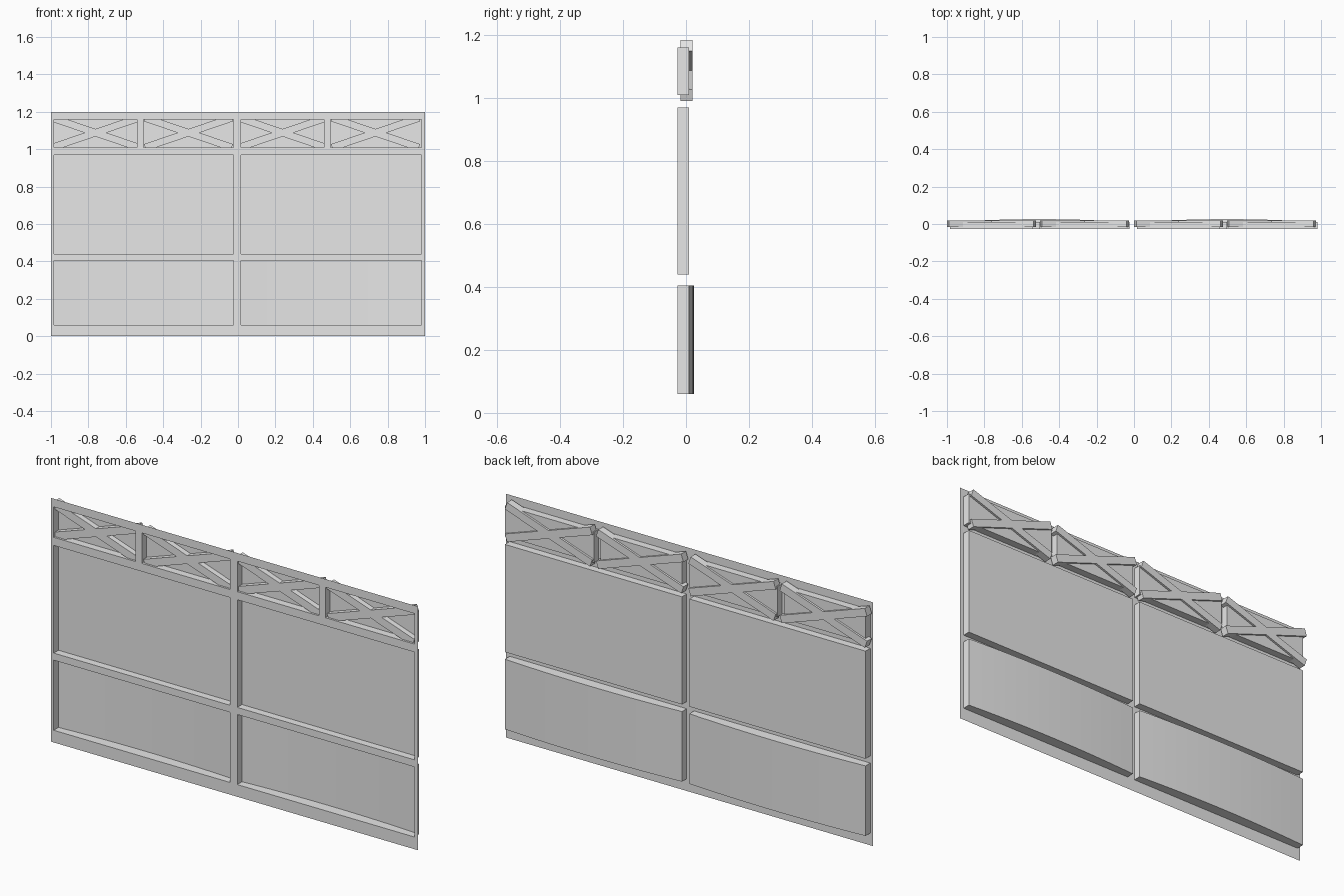
import bpy, bmesh
from math import atan2, cos, sin
from mathutils import Matrix

if "Cube" in bpy.data.objects:
    bpy.data.objects.remove(bpy.data.objects["Cube"])

grey = bpy.data.materials.new("plain_grey")
grey.use_nodes = True
grey.diffuse_color = (0.8, 0.8, 0.8, 1)
grey.node_tree.nodes["Principled BSDF"].inputs["Base Color"].default_value = (0.8, 0.8, 0.8, 1)

FRONT, BACK, BOW = -0.027, 0.01, 0.016
WIDE = [(-0.985, -0.025), (0.015, 0.98)]
NARROW = [(-0.985, -0.54), (-0.505, -0.025), (0.015, 0.46), (0.495, 0.98)]
LOW, MID, TOP = (0.06, 0.405), (0.44, 0.97), (1.01, 1.16)
BAR_CENTRES = [-0.762, -0.265, 0.238, 0.735]


def make_object(name, bm):
    mesh = bpy.data.meshes.new(name)
    bm.to_mesh(mesh)
    bm.free()
    mesh.materials.append(grey)
    obj = bpy.data.objects.new(name, mesh)
    bpy.context.collection.objects.link(obj)
    return obj


def add_face(bm, points):
    return bm.faces.new([bm.verts.new(p) for p in points])


def face_sheet(name, openings):
    """Thin front sheet with rectangular openings."""
    xs = sorted({-1, 1} | {x for o in openings for x in o[0]})
    zs = sorted({0, 1.2} | {z for o in openings for z in o[1]})
    bm = bmesh.new()
    for x0, x1 in zip(xs, xs[1:]):
        for z0, z1 in zip(zs, zs[1:]):
            cx, cz = (x0 + x1) / 2, (z0 + z1) / 2
            if any(a < cx < b and c < cz < d for (a, b), (c, d) in openings):
                continue
            add_face(bm, [(x0, FRONT, z0), (x1, FRONT, z0), (x1, FRONT, z1), (x0, FRONT, z1)])
    bmesh.ops.remove_doubles(bm, verts=bm.verts, dist=0.0001)
    return make_object(name, bm)


def recess(name, xr, zr, bow=0, steps=1):
    """Open-fronted tray whose back can bow outwards."""
    (x0, x1), (z0, z1) = xr, zr
    bm = bmesh.new()
    profile = [(x0, FRONT)]
    for i in range(steps + 1):
        t = i / steps
        profile.append((x0 + (x1 - x0) * t, BACK + bow * 4 * t * (1 - t)))
    profile.append((x1, FRONT))
    for (xa, ya), (xb, yb) in zip(profile, profile[1:]):
        add_face(bm, [(xa, ya, z0), (xb, yb, z0), (xb, yb, z1), (xa, ya, z1)])
    add_face(bm, [(x, y, z0) for x, y in reversed(profile)])
    add_face(bm, [(x, y, z1) for x, y in profile])
    bmesh.ops.remove_doubles(bm, verts=bm.verts, dist=0.0001)
    obj = make_object(name, bm)
    if bow:
        bpy.ops.object.select_all(action="DESELECT")
        obj.select_set(True)
        bpy.context.view_layer.objects.active = obj
        bpy.ops.object.shade_smooth_by_angle()
    return obj


def cross_bar(name, cx, slope):
    """Diagonal bar that pokes slightly through the back of its tray."""
    y0, y1 = -0.017, 0.02
    length, width = 0.49, 0.038
    bm = bmesh.new()
    bmesh.ops.create_cube(bm, size=1)
    move = Matrix.Translation((cx, (y0 + y1) / 2, 1.088))
    turn = Matrix.Rotation(slope * atan2(0.079, 0.232), 4, "Y")
    size = Matrix.Diagonal((length, y1 - y0, width, 1))
    bmesh.ops.transform(bm, matrix=move @ turn @ size, verts=bm.verts)
    return make_object(name, bm)


# Front sheet
face_sheet("front_sheet", [(x, z) for x in WIDE for z in (LOW, MID)] + [(x, TOP) for x in NARROW])

# Large panels, the lower ones bowed
for side, xr in zip(("right", "left"), WIDE):
    recess("lower_panel_" + side, xr, LOW, BOW, 16)
    recess("middle_panel_" + side, xr, MID)

# Upper trays with crossed bars
for i, (xr, cx) in enumerate(zip(NARROW, BAR_CENTRES), 1):
    recess(f"upper_panel_{i}", xr, TOP)
    cross_bar(f"falling_bar_{i}", cx, 1)
    cross_bar(f"rising_bar_{i}", cx, -1)
